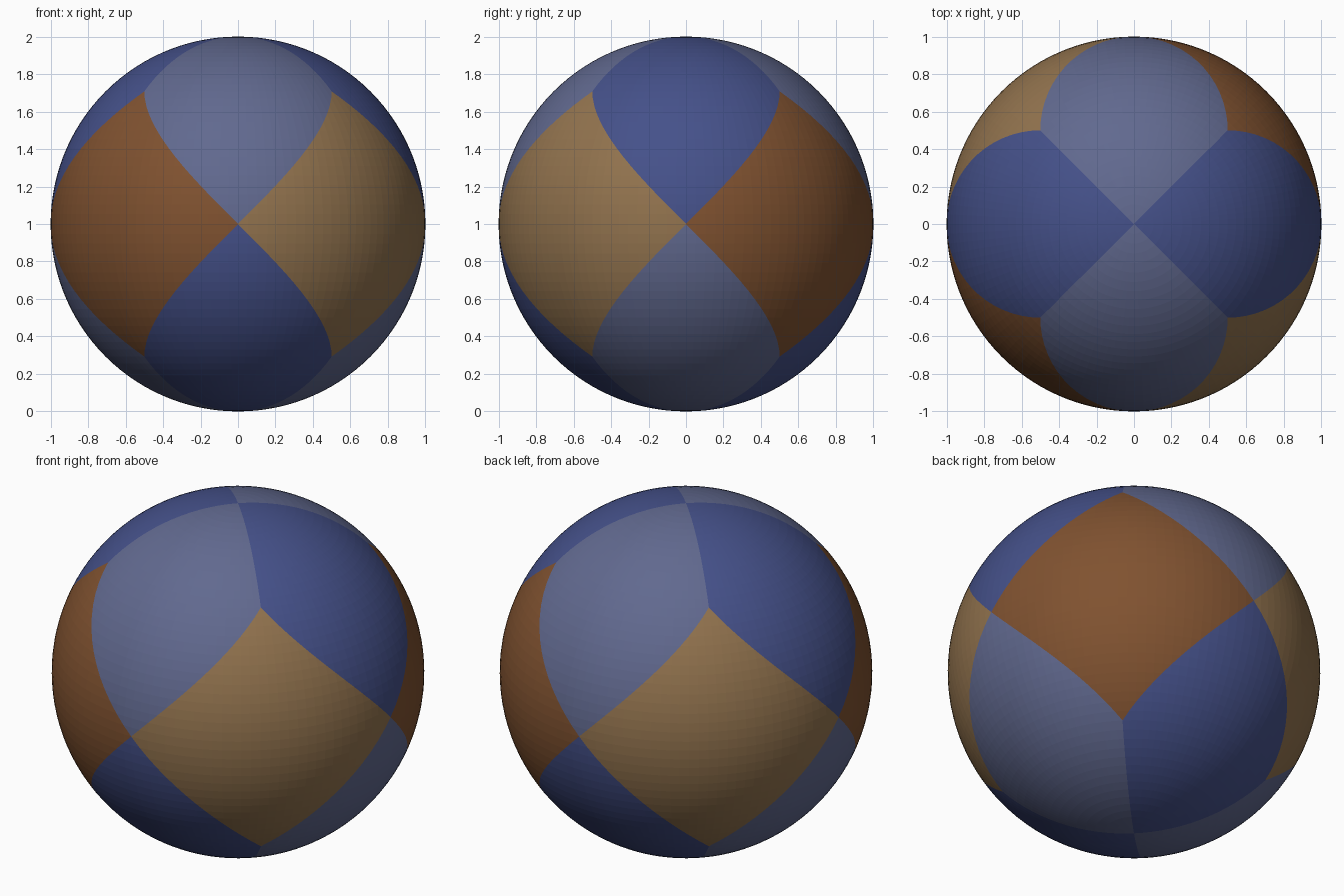
import bpy, bmesh, math

if "Cube" in bpy.data.objects:
    bpy.data.objects.remove(bpy.data.objects["Cube"])

N = 120            # longitude steps; latitude uses the same angle step
Q = N // 4         # steps in a quarter turn
STEP = 2 * math.pi / N


def material(name, rgb):
    m = bpy.data.materials.new(name)
    lin = [((c / 255 + 0.055) / 1.055) ** 2.4 for c in rgb]
    m.diffuse_color = (*lin, 1)
    m.use_nodes = True
    m.node_tree.nodes["Principled BSDF"].inputs["Base Color"].default_value = m.diffuse_color
    return m


mats = [material("tan", (146, 115, 78)), material("brown", (128, 82, 48)),
        material("slate", (97, 105, 143)), material("blue", (69, 81, 138))]


def panel_colour(lon, lat):
    """Colour of the curved diamond panel containing a point (in grid steps)."""
    k = round(lon / Q)
    if abs(lat) > abs(lon - k * Q):              # panels reaching a pole
        along_y = k % 2 == 1
        return 2 if along_y == (lat > 0) else 3
    return 1 if int(lon // Q) % 2 == 0 else 0    # panels round the equator


bm = bmesh.new()
cache = {}


def vert(i, j):
    """Shared vertex at longitude step i, latitude step j."""
    key = (0 if abs(j) == Q else i % N, j)
    if key not in cache:
        a, b = key[0] * STEP, j * STEP
        cache[key] = bm.verts.new((math.cos(b) * math.cos(a),
                                   math.cos(b) * math.sin(a),
                                   math.sin(b) + 1))
    return cache[key]


def face(pts):
    vs = list(dict.fromkeys(vert(*p) for p in pts))
    if len(vs) < 3:
        return
    f = bm.faces.new(vs)
    f.material_index = panel_colour(sum(p[0] for p in pts) / len(pts),
                                    sum(p[1] for p in pts) / len(pts))


# Ball: grid quads, cut diagonally where a panel border crosses them
for i in range(N):
    for j in range(-Q, Q):
        a, b, c, d = (i, j), (i + 1, j), (i + 1, j + 1), (i, j + 1)
        inner = -Q // 2 <= j < Q // 2
        if inner and (i - j) % Q == 0:
            face((a, b, c)), face((a, c, d))
        elif inner and (i + j + 1) % Q == 0:
            face((a, b, d)), face((b, c, d))
        else:
            face((a, b, c, d))

mesh = bpy.data.meshes.new("panelled_ball")
bm.to_mesh(mesh)
bm.free()
for m in mats:
    mesh.materials.append(m)
ball = bpy.data.objects.new("panelled_ball", mesh)
bpy.context.collection.objects.link(ball)
